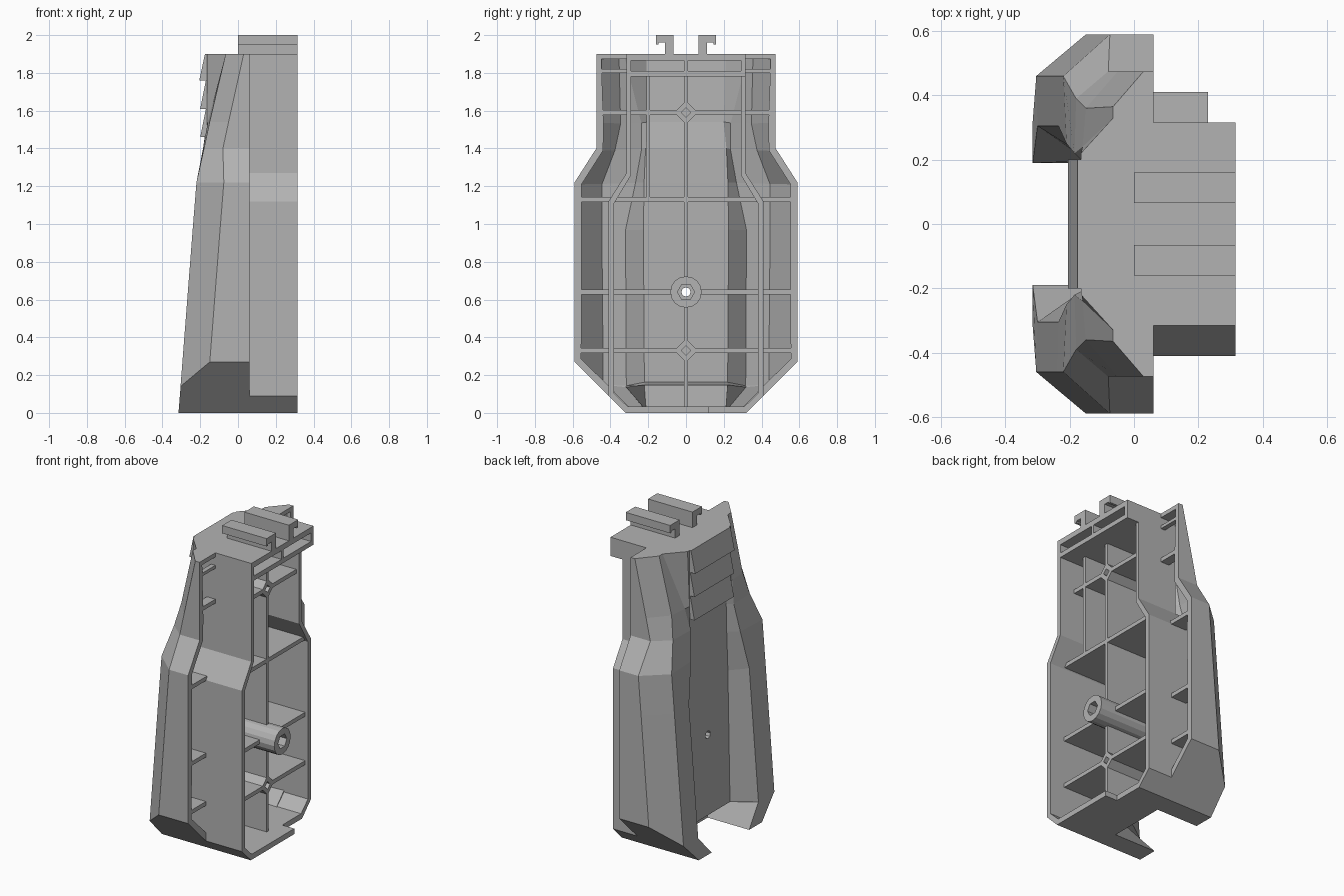
import bpy, bmesh, math
from mathutils import Matrix

cube = bpy.data.objects.get("Cube")
if cube:
    bpy.data.objects.remove(cube, do_unlink=True)

gray = bpy.data.materials.new("plain gray")
gray.use_nodes = True
gray.diffuse_color = (0.45, 0.45, 0.45, 1)
gray.node_tree.nodes["Principled BSDF"].inputs["Base Color"].default_value = (0.45, 0.45, 0.45, 1)


def finish(bm, name):
    bmesh.ops.recalc_face_normals(bm, faces=bm.faces[:])
    mesh = bpy.data.meshes.new(name)
    bm.to_mesh(mesh)
    bm.free()
    obj = bpy.data.objects.new(name, mesh)
    bpy.context.collection.objects.link(obj)
    mesh.materials.append(gray)
    return obj


def prism(name, pts, a, b, axis="x"):
    """Extrude a (y, z) profile along x, or an (x, z) profile along y."""
    bm = bmesh.new()
    place = (lambda p, t: (t, p[0], p[1])) if axis == "x" else (lambda p, t: (p[0], t, p[1]))
    near = [bm.verts.new(place(p, a)) for p in pts]
    far = [bm.verts.new(place(p, b)) for p in pts]
    bm.faces.new(near)
    bm.faces.new(far[::-1])
    for i in range(len(pts)):
        j = (i + 1) % len(pts)
        bm.faces.new((near[i], far[i], far[j], near[j]))
    return finish(bm, name)


def box(name, x0, x1, y0, y1, z0, z1):
    return prism(name, [(y0, z0), (y1, z0), (y1, z1), (y0, z1)], x0, x1)


def rod(name, sides, radius, x0, x1, z):
    step = 2 * math.pi / sides
    return prism(name, [(radius * math.cos(i * step), z + radius * math.sin(i * step))
                        for i in range(sides)], x0, x1)


def drill(obj, cutters):
    for c in cutters:
        m = obj.modifiers.new("hole", "BOOLEAN")
        m.operation, m.object, m.solver = "DIFFERENCE", c, "EXACT"


# Outer shell: half sections (height, then rim, side edge, back edge, ridge, valley)
sections = [
    (0.0, (.06, .59), (-.17, .59), (-.315, .46), (-.315, .19), (-.02, .19)),
    (.13, (.06, .59), (-.16, .59), (-.305, .46), (-.30, .305), (-.02, .20)),
    (.132, (.06, .59), (-.16, .59), (-.305, .46), (-.30, .305), (-.165, .21)),
    (.97, (.06, .59), (-.095, .59), (-.24, .46), (-.235, .305), (-.15, .21)),
    (1.22, (.06, .59), (-.075, .59), (-.22, .46), (-.21, .25), (-.145, .205)),
    (1.40, (.06, .475), (-.08, .475), (-.18, .39), (-.185, .22), (-.145, .20)),
    (1.54, (.06, .475), (-.05, .475), (-.15, .36), (-.16, .24), (-.165, .20)),
    (1.90, (.06, .475), (.03, .475), (-.065, .365), (-.065, .33), (-.165, .22)),
]
bm = bmesh.new()
rings = []
for z, *half in sections:
    loop = half + [(x, -y) for x, y in reversed(half)]
    rings.append([bm.verts.new((x, y, z)) for x, y in loop])
bm.faces.new(rings[0])
bm.faces.new(rings[-1][::-1])
for lo, hi in zip(rings, rings[1:]):
    for i in range(len(lo)):
        j = (i + 1) % len(lo)
        bm.faces.new((lo[i], lo[j], hi[j], hi[i]))
# Lower corner chamfers
for s in (1, -1):
    cut = bmesh.ops.bisect_plane(bm, geom=bm.verts[:] + bm.edges[:] + bm.faces[:],
                                 plane_co=(0, s * .32, 0), plane_no=(0, s, -1), clear_outer=True)
    edges = [e for e in cut["geom_cut"] if isinstance(e, bmesh.types.BMEdge)]
    bmesh.ops.contextual_create(bm, geom=edges)
bmesh.ops.recalc_face_normals(bm, faces=bm.faces[:])
# Open side
bmesh.ops.delete(bm, geom=[f for f in bm.faces if all(v.co.x > .055 for v in f.verts)],
                 context="FACES")
mesh = bpy.data.meshes.new("outer_shell")
bm.to_mesh(mesh)
bm.free()
mesh.materials.append(gray)
shell = bpy.data.objects.new("outer_shell", mesh)
bpy.context.collection.objects.link(shell)
wall = shell.modifiers.new("wall", "SOLIDIFY")
wall.thickness, wall.offset = .038, -1

# Stepped louver on the back
prism("back_louver", [(-.15, 1.46), (-.2, 1.46), (-.17, 1.61), (-.2, 1.61), (-.17, 1.76),
                      (-.205, 1.76), (-.175, 1.9), (-.15, 1.9)], -.2, .2, "y")

# Inner frame walls, lower on the left side
outer = [(.32, 0), (.41, .09), (.41, 1.12), (.315, 1.27), (.315, 1.9)]
inner = [(.305, .03), (.38, .102), (.38, 1.11), (.29, 1.26), (.29, 1.9)]
for side, s, top in (("left", 1, .23), ("right", -1, .315)):
    for i in range(4):
        quad = [outer[i], outer[i + 1], inner[i + 1], inner[i]]
        prism(f"{side}_frame_wall", [(s * y, z) for y, z in quad], -.05 if i == 3 else -.14, top)
box("bottom_wall", 0, .315, -.32, .12, 0, .035)
box("bottom_wall_low", 0, .23, .12, .32, 0, .035)
box("top_wall", 0, .315, -.315, .315, 1.865, 1.9)
box("top_ledge", -.05, .315, -.315, .315, 1.78, 1.81)
box("top_ledge_end", .2, .315, .29, .315, 1.78, 1.9)
box("top_ledge_web", .0, .315, -.01, .01, 1.78, 1.9)

# Cutters for the tube and the bosses
cutters = [rod("tube_cutter", 6, .045, -.08, .5, .64),
           rod("through_cutter", 8, .025, -.5, .1, .64),
           rod("lower_boss_cutter", 4, .025, .1, .5, .33),
           rod("upper_boss_cutter", 4, .025, .1, .5, 1.59)]
for c in cutters:
    c.hide_render = True
    c.hide_set(True)
drill(shell, cutters[:2])

# Ribs across the frame and the wings
for z in (.33, .64, 1.13, 1.59):
    wide = z < 1.2
    drill(box("cross_rib", -.12, .21, -(.39 if wide else .3), .39 if wide else .3,
              z - .013, z + .013), cutters)
    for s in (1, -1):
        y0, y1 = sorted((s * (.4 if wide else .3), s * (.57 if wide else .455)))
        box("wing_rib", -.05 if wide else 0, .06, y0, y1, z - .013, z + .013)
for s in (1, -1):
    y0, y1 = sorted((s * .3, s * .455))
    box("wing_top_rib", .03, .06, y0, y1, 1.8, 1.82)
drill(box("center_rib", -.12, .21, -.01, .01, .17, 1.79), cutters)
box("center_rib_foot", .01, .21, -.01, .01, .02, .18)
box("side_rib", -.12, .21, -.21, -.19, 1.13, 1.79)

# Tube and diamond bosses
drill(rod("center_tube", 16, .083, -.13, .315, .64), cutters)
for z in (.33, 1.59):
    drill(rod("diamond_boss", 4, .062, -.1, .21, z), cutters)

# Hooked rails on top
for s in (1, -1):
    prism("top_rail", [(s * y, z) for y, z in (
        (.065, 1.89), (.11, 1.89), (.11, 1.96), (.145, 1.96), (.145, 1.95),
        (.16, 1.95), (.16, 2.0), (.065, 2.0))], 0, .315)
